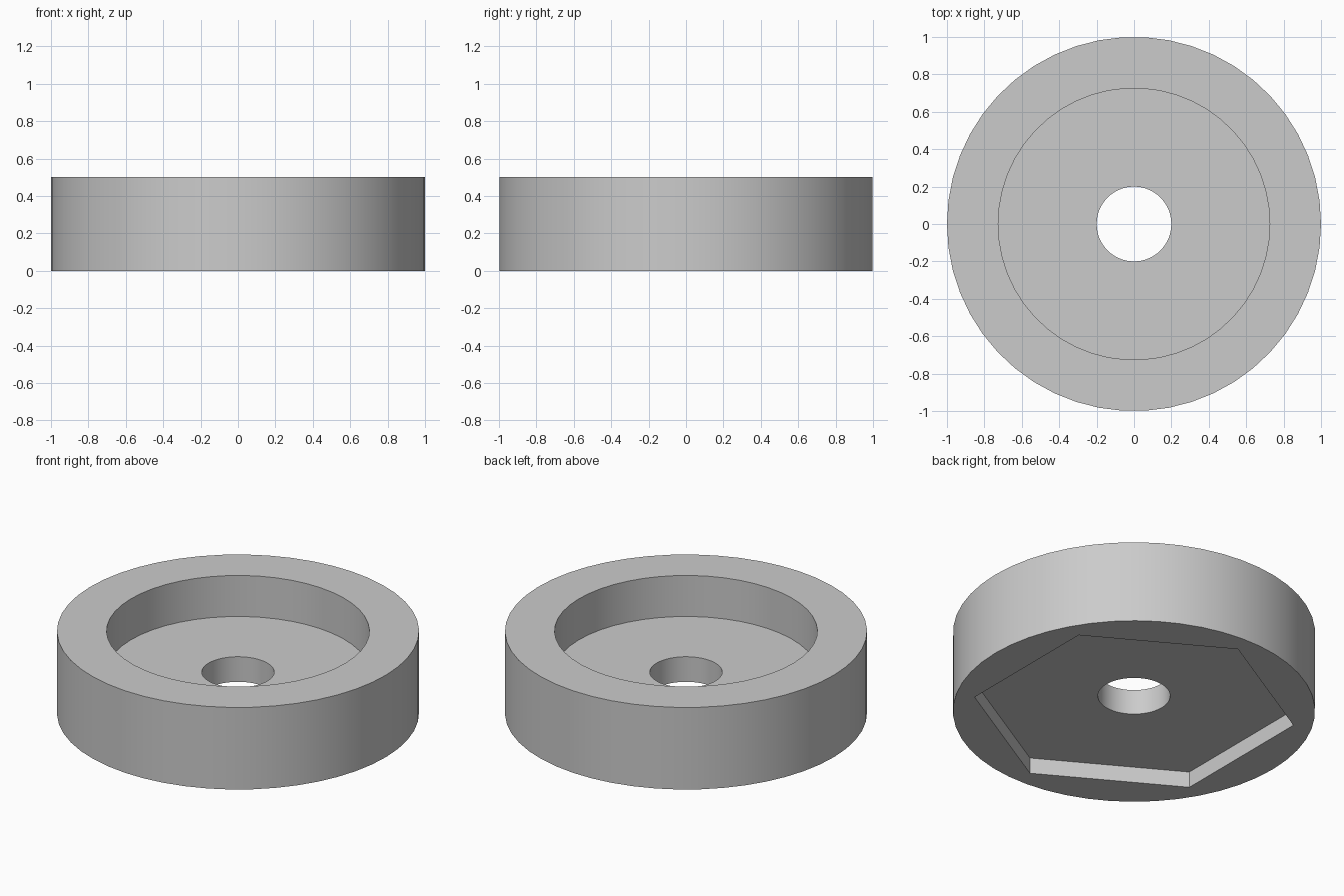
import bpy
import math

SIDES = 50
HEIGHT = 0.5

cube = bpy.data.objects.get("Cube")
if cube:
    bpy.data.objects.remove(cube, do_unlink=True)

# Single flat grey
grey = bpy.data.materials.new("light_grey")
grey.use_nodes = True
colour = (0.6, 0.6, 0.6, 1.0)
grey.diffuse_color = colour
grey.node_tree.nodes["Principled BSDF"].inputs["Base Color"].default_value = colour


def prism(name, radius, bottom, top, sides=SIDES, first_corner=0.0):
    """Upright prism with its first corner at the given angle from +x."""
    # A primitive cylinder starts its first corner on +y
    bpy.ops.mesh.primitive_cylinder_add(
        vertices=sides, radius=radius, depth=top - bottom,
        location=(0, 0, (bottom + top) / 2),
        rotation=(0, 0, first_corner - math.pi / 2))
    obj = bpy.context.object
    obj.name = name
    bpy.ops.object.transform_apply(location=True, rotation=True, scale=True)
    obj.data.materials.append(grey)
    return obj


# Round body
body = prism("round_knob_body", 1.0, 0.0, HEIGHT)

# Top bore, hexagonal pocket underneath, and centre through hole
cutters = [
    prism("top_bore_cutter", 0.726, 0.25, HEIGHT + 0.1),
    prism("hex_pocket_cutter", 0.894, -0.1, 0.097, 6, math.pi / 2),
    prism("centre_hole_cutter", 0.2, -0.2, HEIGHT + 0.2),
]

bpy.ops.object.select_all(action='DESELECT')
bpy.context.view_layer.objects.active = body
body.select_set(True)
for cutter in cutters:
    cutter.hide_render = True
    cut = body.modifiers.new(cutter.name, 'BOOLEAN')
    cut.operation = 'DIFFERENCE'
    cut.solver = 'EXACT'
    cut.object = cutter
    bpy.ops.object.modifier_apply(modifier=cut.name)
    bpy.data.objects.remove(cutter, do_unlink=True)

# Smooth round walls, crisp rims and hexagon corners
bpy.ops.object.shade_smooth_by_angle(angle=math.radians(30))
